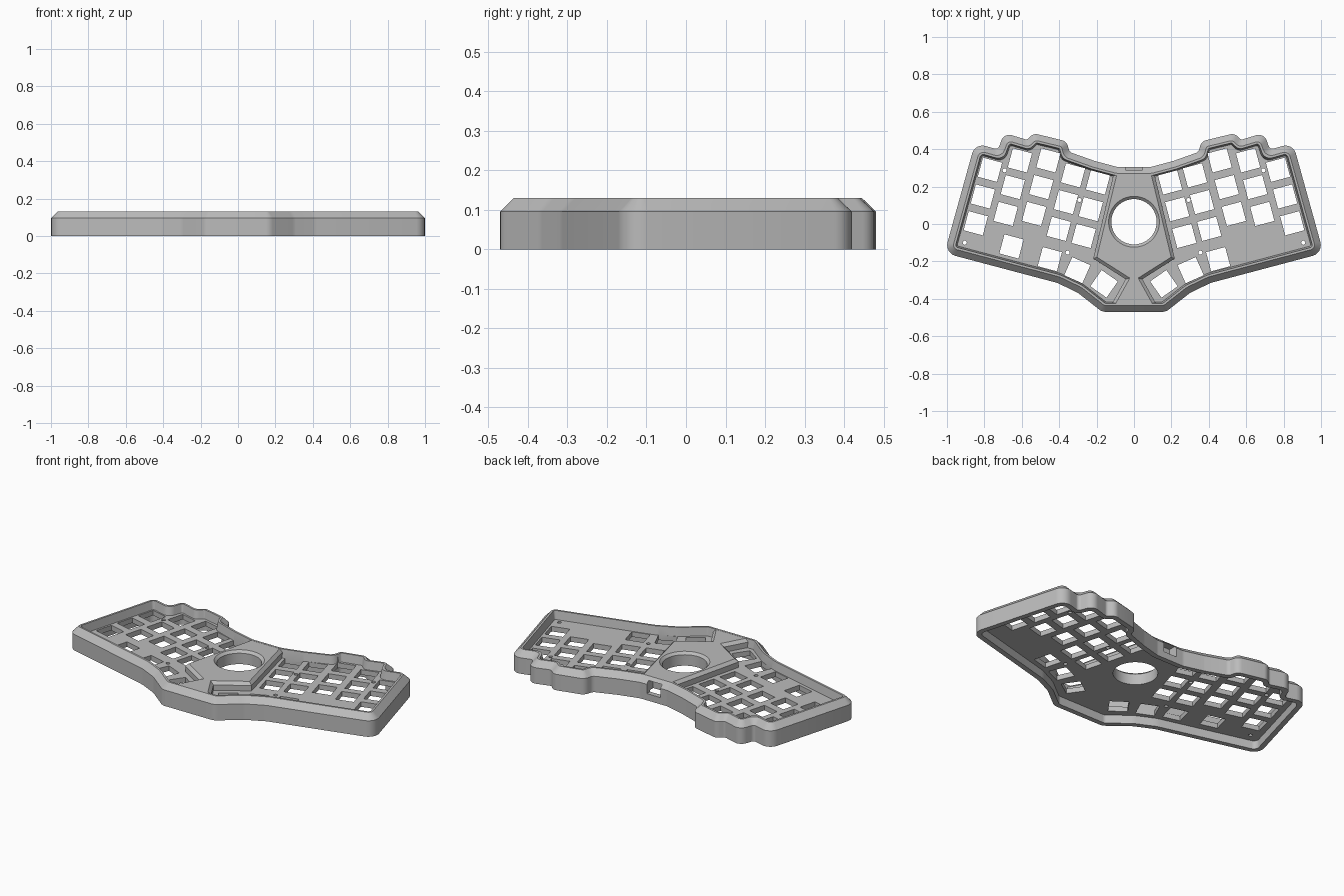
import bpy, bmesh, math
from mathutils import Vector, Matrix

old = bpy.data.objects.get("Cube")
if old:
    bpy.data.objects.remove(old)

grey = bpy.data.materials.new("case_grey")
grey.use_nodes = True
colour = (0.5, 0.5, 0.5, 1)
grey.diffuse_color = colour
grey.node_tree.nodes["Principled BSDF"].inputs["Base Color"].default_value = colour


def mirrored(half):
    """Close a clockwise right-hand half outline with its mirror image."""
    return half + [(-p[0],) + tuple(p[1:]) for p in reversed(half)]


def inset(points, d):
    """Move every edge of a clockwise polygon inwards by d, with mitred corners."""
    result = []
    for i, p in enumerate(points):
        e1 = (p - points[i - 1]).normalized()
        e2 = (points[(i + 1) % len(points)] - p).normalized()
        n1, n2 = Vector((e1.y, -e1.x)), Vector((e2.y, -e2.x))
        result.append(p + (n1 + n2) * d / (1 + n1.dot(n2)))
    return result


def rounded(outline, d, steps=6):
    """Inset outline of (x, y, radius) corners, rounded with arcs."""
    pts = inset([Vector(p[:2]) for p in outline], d)
    result = []
    for i, p in enumerate(pts):
        before, after = pts[i - 1] - p, pts[(i + 1) % len(pts)] - p
        a, b = before.normalized(), after.normalized()
        turn = math.atan2(-a.x * b.y + a.y * b.x, -a.dot(b))
        radius = outline[i][2]
        radius = max(0.01, radius - d) if turn < 0 else radius + d
        tan = math.tan(abs(turn) / 2)
        t = min(radius * tan, 0.45 * min(before.length, after.length))
        radius = t / tan
        centre = p + (a + b).normalized() * radius / math.cos(turn / 2)
        arm = p + a * t - centre
        for k in range(steps + 1):
            result.append(centre + Matrix.Rotation(turn * k / steps, 2) @ arm)
    return result


def loft(bm, loops):
    """Skin a list of (points, z) loops and cap both ends."""
    rings = [[bm.verts.new((p.x, p.y, z)) for p in pts] for pts, z in loops]
    n = len(rings[0])
    for low, high in zip(rings, rings[1:]):
        for i in range(n):
            j = (i + 1) % n
            bm.faces.new((low[i], low[j], high[j], high[i]))
    bm.faces.new(rings[0])
    bm.faces.new(rings[-1])


def finish(bm, name):
    bmesh.ops.recalc_face_normals(bm, faces=bm.faces)
    mesh = bpy.data.meshes.new(name)
    bm.to_mesh(mesh)
    bm.free()
    mesh.materials.append(grey)
    obj = bpy.data.objects.new(name, mesh)
    bpy.context.collection.objects.link(obj)
    return obj


def boolean(target, other, operation):
    mod = target.modifiers.new(operation.lower(), 'BOOLEAN')
    mod.operation = operation
    mod.solver = 'EXACT'
    mod.object = other
    bpy.ops.object.select_all(action='DESELECT')
    bpy.context.view_layer.objects.active = target
    target.select_set(True)
    bpy.ops.object.modifier_apply(modifier=mod.name)
    bpy.data.objects.remove(other)


def box(bm, centre, size, angle=0):
    bmesh.ops.create_cube(bm, size=1, matrix=Matrix.Translation(centre)
                          @ Matrix.Rotation(angle, 4, 'Z') @ Matrix.Diagonal((*size, 1)))


def circle(x, y, r, n):
    return [Vector((x + r * math.cos(math.tau * i / n), y + r * math.sin(math.tau * i / n)))
            for i in range(n)]


# Case outline, right half, from back centre to front centre
half = [(.09, .305, .06), (.21, .337, .06), (.345, .385, .03), (.36, .442, .05),
        (.537, .485, .06), (.572, .45, .02), (.695, .487, .06), (.727, .398, .02),
        (.85, .433, .065), (1.013, -.155, .06), (.41, -.315, .15), (.3, -.368, .1),
        (.17, -.47, .06)]
outline = mirrored(half)

# Shell: hollow underside, outer wall with chamfer, rim, recessed plate
PLATE_BOTTOM, PLATE_TOP, TOP = .05, .08, .13
bm = bmesh.new()
profile = [(.03, PLATE_BOTTOM), (.03, 0), (0, 0), (0, .095), (.034, TOP),
           (.046, TOP), (.054, PLATE_TOP)]
loft(bm, [(rounded(outline, d), z) for d, z in profile])
case = finish(bm, "keyboard_case")

# Raised centre island with chamfered edge
bm = bmesh.new()
island = [Vector(p) for p in mirrored([(.105, .283), (.218, -.185), (.045, -.295), (.13, -.448)])]
loft(bm, [(island, .065), (island, .112), (inset(island, .017), TOP - .001)])
boolean(case, finish(bm, "centre_island"), 'UNION')

# Key openings: five columns of three on each half, then the thumb keys
bm = bmesh.new()
KEY = (.106, .106, .1)
TILT = math.radians(15)
keys = []
for x, y in [(.193, .222), (.326, .26), (.458, .34), (.61, .34), (.77, .29)]:
    for row in range(3):
        keys.append((x + .038 * row, y - .143 * row, TILT))
keys += [(.45, -.188, TILT), (.303, -.247, math.radians(24)), (.16, -.32, math.radians(35))]
for side in (1, -1):
    for x, y, angle in keys:
        box(bm, (side * x, y, .065), KEY, side * angle)
    # Screw holes
    for x, y in [(.905, -.1), (.692, .287), (.292, .128), (.355, -.153)]:
        hole = circle(side * x, y, .011, 16)
        loft(bm, [(hole, .03), (hole, .1)])
box(bm, (-.655, -.12, .065), KEY, -TILT)

# Ball opening with a flared lip
loft(bm, [(circle(0, .012, r, 64), z) for r, z in
          [(.121, .02), (.121, .115), (.137, TOP), (.137, .16)]])

# Cable port in the back wall
box(bm, (0, .295, .076), (.09, .1, .072))
boolean(case, finish(bm, "cutouts"), 'DIFFERENCE')

bpy.ops.object.select_all(action='DESELECT')
case.select_set(True)
bpy.context.view_layer.objects.active = case
bpy.ops.object.shade_smooth_by_angle(angle=math.radians(30))
